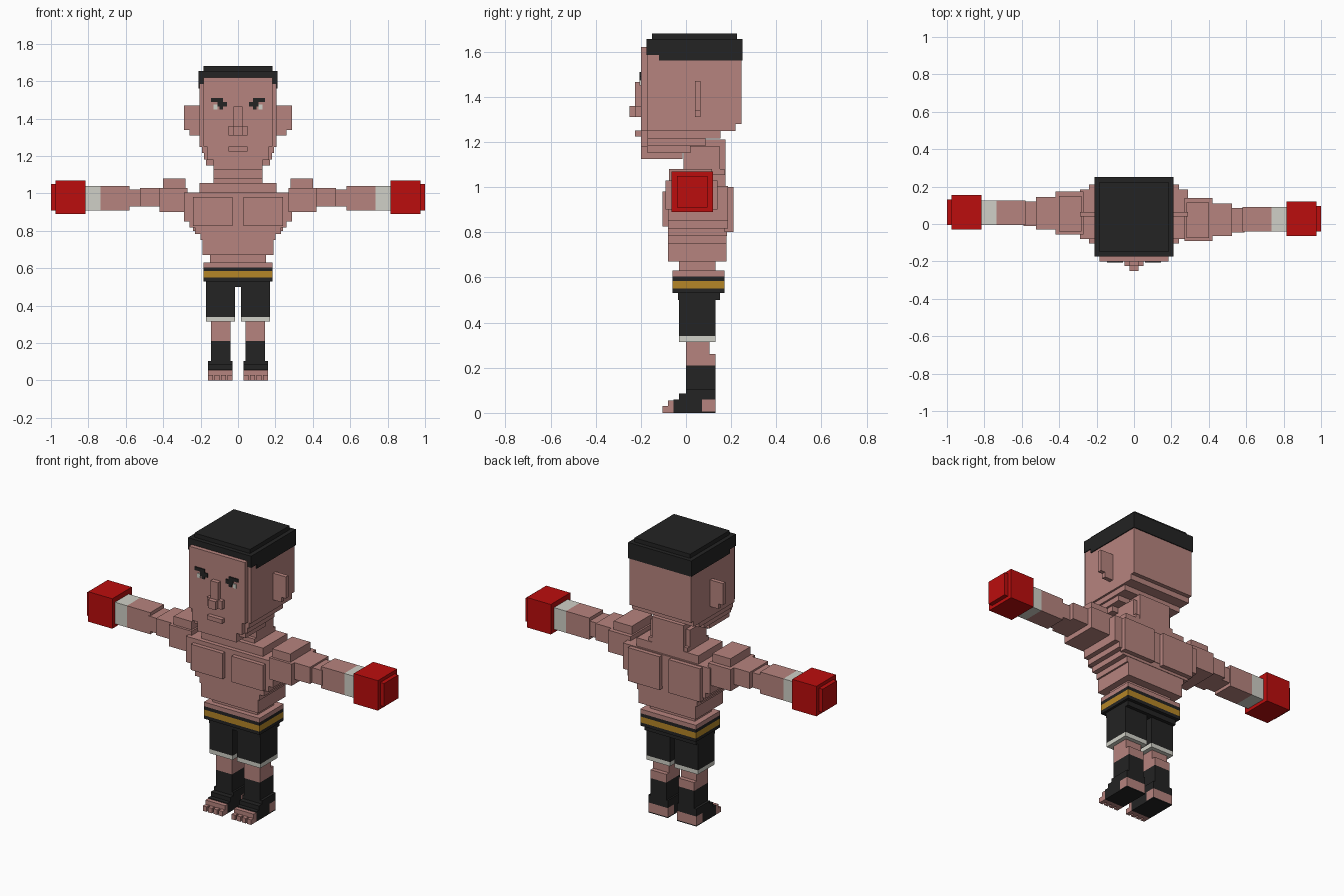
import bpy, bmesh
from mathutils import Vector

if "Cube" in bpy.data.objects:
    bpy.data.objects.remove(bpy.data.objects["Cube"])


def material(name, red, green, blue):
    mat = bpy.data.materials.new(name)
    mat.use_nodes = True
    mat.diffuse_color = (red, green, blue, 1)
    shader = mat.node_tree.nodes["Principled BSDF"]
    shader.inputs["Base Color"].default_value = mat.diffuse_color
    return mat


SKIN = material("skin", red=.47, green=.23, blue=.21)
BLACK = material("black", red=.017, green=.017, blue=.017)
GOLD = material("gold", red=.46, green=.24, blue=.02)
WHITE = material("off_white", red=.63, green=.63, blue=.57)
RED = material("red", red=.5, green=.004, blue=.004)


def box(name, mat, left, right, front, back, bottom, top):
    """A box between six planes."""
    low, high = Vector((left, front, bottom)), Vector((right, back, top))
    bm = bmesh.new()
    bmesh.ops.create_cube(bm, size=1)
    bmesh.ops.scale(bm, vec=high - low, verts=bm.verts)
    bmesh.ops.translate(bm, vec=(low + high) / 2, verts=bm.verts)
    mesh = bpy.data.meshes.new(name)
    bm.to_mesh(mesh)
    bm.free()
    mesh.materials.append(mat)
    bpy.context.collection.objects.link(bpy.data.objects.new(name, mesh))


def block(name, mat, half_width, **planes):
    """A box centred across the body."""
    box(name, mat, left=-half_width, right=half_width, **planes)


def pair(name, mat, inner, outer, front, back, lead=0, **planes):
    """Mirrored boxes; lead moves the left one forward."""
    box("left_" + name, mat, left=inner, right=outer,
        front=front - lead, back=back - lead, **planes)
    box("right_" + name, mat, left=-outer, right=-inner,
        front=front, back=back, **planes)


def taper(name, mat, steps, bottom, top, upper, lower):
    """Layers stepping evenly from the upper to the lower (width, front, back)."""
    rise = (top - bottom) / steps
    for i in range(steps):
        width, front, back = Vector(upper).lerp(Vector(lower), i / (steps - 1))
        block(f"{name}_layer_{i}", mat, half_width=width, front=front, back=back,
              bottom=top - (i + 1) * rise, top=top - i * rise)


FACE = -.2        # front plane of the face
STEP = .025       # small stepped ledge
PLATE = .006      # thickness of painted details
ARM_LEAD = .035   # the left arm sits further forward

# Head with a stepped jaw and raised face
block("head", SKIN, half_width=.205, front=-.17, back=.245, bottom=1.28, top=1.6)
taper("jaw", SKIN, steps=4, bottom=1.15, top=1.28,
      upper=(.205, -.17, .22), lower=(.17, -.17, .02))
block("face", SKIN, half_width=.185, front=FACE, back=-.16, bottom=1.25, top=1.62)
block("cheeks", SKIN, half_width=.165, front=FACE, back=-.16, bottom=1.18, top=1.25)
block("chin", SKIN, half_width=.13, front=FACE, back=-.015, bottom=1.125, top=1.18)

# Cropped hair, shorter at the temples
HAIR_TOP = 1.655
block("hair", BLACK, half_width=.21, front=-.12, back=.25, bottom=1.56, top=HAIR_TOP)
block("hair_fringe", BLACK, half_width=.21, front=-.175, back=-.12,
      bottom=1.585, top=HAIR_TOP)
block("hair_crown", BLACK, half_width=.185, front=-.15, back=.225,
      bottom=HAIR_TOP, top=HAIR_TOP + STEP)

# Facial features
block("nose_bridge", SKIN, half_width=STEP, front=FACE - STEP, back=FACE,
      bottom=1.31, top=1.465)
block("nostrils", SKIN, half_width=2 * STEP, front=FACE - STEP, back=FACE,
      bottom=1.31, top=1.36)
block("nose_tip", SKIN, half_width=STEP, front=FACE - 2 * STEP, back=FACE,
      bottom=1.31, top=1.36)
block("mouth", SKIN, half_width=2 * STEP, front=FACE - STEP, back=FACE,
      bottom=1.225, top=1.25)
paint = dict(front=FACE - PLATE, back=FACE)
pair("brow", BLACK, inner=.08, outer=.145, bottom=1.49, top=1.51, **paint)
pair("brow_inner_end", BLACK, inner=.06, outer=.11, bottom=1.465, top=1.49, **paint)
pair("pupil", BLACK, inner=.08, outer=.1, bottom=1.45, top=1.465, **paint)
pair("eye_white", WHITE, inner=.11, outer=.13, bottom=1.45, top=1.475, **paint)
ear = dict(inner=.19, front=.04, back=.065)
pair("ear", SKIN, outer=.29, bottom=1.34, top=1.47, **ear)
pair("ear_lobe", SKIN, outer=.26, bottom=1.31, top=1.34, **ear)

# Neck and shoulders
block("neck", SKIN, half_width=.13, front=-.01, back=.15, bottom=1.03, top=1.18)
block("nape", SKIN, half_width=.105, front=-.01, back=.175, bottom=1.03, top=1.21)
block("neck_base", SKIN, half_width=.13, front=-.03, back=.17, bottom=1.03, top=1.08)
block("collar", SKIN, half_width=.205, front=-.055, back=.175, bottom=1, top=1.055)

# Torso narrowing to the waist
block("chest", SKIN, half_width=.29, front=-.08, back=.185, bottom=.85, top=1.005)
taper("ribs", SKIN, steps=3, bottom=.75, top=.85,
      upper=(.26, -.08, .185), lower=(.2, -.08, .18))
block("belly", SKIN, half_width=.19, front=-.08, back=.18, bottom=.67, top=.75)
block("waist", SKIN, half_width=.15, front=-.03, back=.13, bottom=.62, top=.67)
pair("pectoral", SKIN, inner=.03, outer=.24, front=-.105, back=-.07, bottom=.825, top=.98)
pair("shoulder_blade", SKIN, inner=.03, outer=.24, front=.17, back=.21,
     bottom=.8, top=1)

# Striped waistband and shorts
hips = dict(half_width=.185, front=-.06, back=.17)
block("hips", SKIN, bottom=.605, top=.63, **hips)
block("waistband_upper", BLACK, bottom=.585, top=.605, **hips)
block("waistband_stripe", GOLD, bottom=.55, top=.585, **hips)
block("waistband_lower", BLACK, bottom=.53, top=.55, **hips)
block("shorts_seat", BLACK, half_width=.17, front=-.035, back=.15, bottom=.5, top=.53)
thigh = dict(inner=.015, outer=.17, front=-.03, back=.13)
pair("shorts_leg", BLACK, bottom=.34, top=.5, **thigh)
pair("shorts_trim", WHITE, bottom=.315, top=.34, **thigh)

# Arms
pair("shoulder", SKIN, inner=.27, outer=.42, front=-.055, back=.175,
     bottom=.9, top=1.03, lead=ARM_LEAD)
pair("shoulder_cap", SKIN, inner=.28, outer=.4, front=-.04, back=.15,
     bottom=1.03, top=1.08, lead=ARM_LEAD)
pair("upper_arm", SKIN, inner=.4, outer=.525, front=-.03, back=.145,
     bottom=.93, top=1.03, lead=ARM_LEAD)
pair("elbow", SKIN, inner=.5, outer=.59, front=-.01, back=.12,
     bottom=.93, top=1.02, lead=ARM_LEAD)
sleeve = dict(front=-.005, back=.125, bottom=.91, top=1.04, lead=ARM_LEAD)
pair("forearm", SKIN, inner=.58, outer=.735, **sleeve)
pair("wrist_wrap", WHITE, inner=.735, outer=.82, **sleeve)
pair("glove", RED, inner=.815, outer=.975, front=-.03, back=.155,
     bottom=.89, top=1.07, lead=ARM_LEAD)
pair("glove_knuckles", RED, inner=.975, outer=1, front=-.005, back=.13,
     bottom=.91, top=1.05, lead=ARM_LEAD)

# Lower legs with ankle supports
shin = dict(inner=.04, outer=.145, front=0)
pair("shin", SKIN, back=.105, bottom=.21, top=.32, **shin)
pair("calf", SKIN, back=.13, bottom=.21, top=.26, **shin)
pair("ankle_support", BLACK, back=.13, bottom=.06, top=.21, **shin)

# Feet with bare heels and toes
foot = dict(inner=.03, outer=.16)
pair("ankle_cuff", BLACK, front=0, back=.13, bottom=.06, top=.105, **foot)
pair("instep", BLACK, front=-.03, back=.07, bottom=.06, top=.085, **foot)
pair("foot", BLACK, front=-.055, back=.07, bottom=0, top=.06, **foot)
pair("heel", SKIN, front=.07, back=.13, bottom=PLATE, top=.06, **foot)
pair("heel_sole", BLACK, front=.07, back=.13, bottom=0, top=PLATE, **foot)
pair("toe_base", SKIN, front=-.08, back=-.055, bottom=0, top=.055, **foot)
for i in range(4):
    start = foot["inner"] + i * .035
    pair(f"toe_{i}", SKIN, inner=start, outer=start + STEP,
         front=-.105, back=-.08, bottom=0, top=.03)
